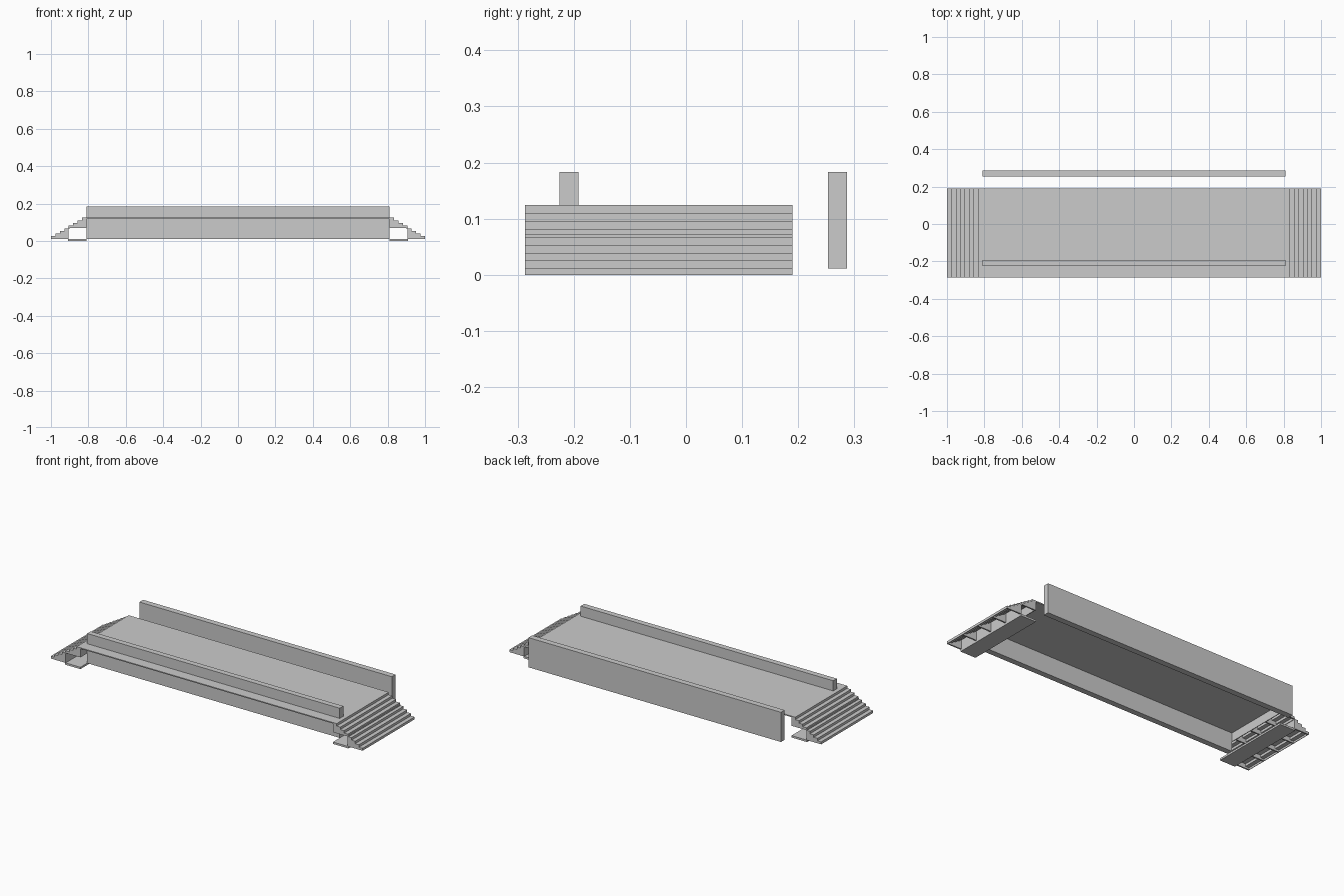
import bpy, bmesh

if "Cube" in bpy.data.objects:
    bpy.data.objects.remove(bpy.data.objects["Cube"])

Y0, Y1 = -0.287, 0.19          # walkway front and back edges
DECK_X, DECK_TOP, DECK_BOT = 0.834, 0.124, 0.118
BEAM_X, MID_X = 0.81, 0.905    # inner end of stairs, inner end of lower flight
BASE_Z, MID_Z = 0.011, 0.068
STEPS = 7
RUN = (1 - DECK_X) / STEPS
RISE = (DECK_TOP - BASE_Z) / (STEPS + 1)


def prism(name, profile, y0, y1, side=1):
    """Extrude an x/z outline from y0 to y1, optionally flipped in x."""
    bm = bmesh.new()
    face = bm.faces.new([bm.verts.new((side * x, y0, z)) for x, z in profile])
    ext = bmesh.ops.extrude_face_region(bm, geom=[face])
    moved = [v for v in ext["geom"] if isinstance(v, bmesh.types.BMVert)]
    bmesh.ops.translate(bm, verts=moved, vec=(0, y1 - y0, 0))
    bmesh.ops.recalc_face_normals(bm, faces=bm.faces)
    mesh = bpy.data.meshes.new(name)
    bm.to_mesh(mesh)
    bm.free()
    ob = bpy.data.objects.new(name, mesh)
    bpy.context.collection.objects.link(ob)
    return ob


def box(name, x0, x1, y0, y1, z0, z1, side=1):
    return prism(name, [(x0, z0), (x1, z0), (x1, z1), (x0, z1)], y0, y1, side)


# Walkway deck and the two long side beams
box("deck", -DECK_X, DECK_X, Y0, Y1, DECK_BOT, DECK_TOP)
box("front_beam", -BEAM_X, BEAM_X, -0.225, -0.192, BASE_Z, 0.183)
box("back_beam", -BEAM_X, BEAM_X, 0.253, 0.287, BASE_Z, 0.183)

# Stepped outline from the bottom outer corner up to the deck
zigzag = [(1, BASE_Z)]
for i in range(STEPS):
    z = BASE_Z + (i + 1) * RISE
    zigzag += [(1 - i * RUN, z), (1 - (i + 1) * RUN, z)]
zigzag.append((DECK_X, DECK_BOT))

T = 0.003
inner = [(x - T, z - T) for x, z in zigzag[1:]]
tread_outline = zigzag + inner[::-1] + [(1 - T, BASE_Z)]
rib_outline = zigzag + [(BEAM_X, DECK_BOT), (BEAM_X, MID_Z),
                        (MID_X, MID_Z), (MID_X, BASE_Z)]

RIBS, RIB_W = 5, 0.008
for label, s in (("left", -1), ("right", 1)):
    # Thin folded treads and risers
    prism(label + "_steps", tread_outline, Y0, Y1, s)
    # Supporting ribs under the treads
    for i in range(RIBS):
        y = Y0 + i * (Y1 - Y0 - RIB_W) / (RIBS - 1)
        prism(f"{label}_rib_{i + 1}", rib_outline, y, y + RIB_W, s)
    # Cross walls closing each flight on its inner side
    box(label + "_lower_wall", MID_X, MID_X + 0.004, Y0, Y1, BASE_Z, MID_Z + 0.004, s)
    box(label + "_upper_wall", BEAM_X, BEAM_X + 0.004, Y0, Y1, MID_Z, DECK_BOT, s)
    # Ground plate
    box(label + "_base_plate", BEAM_X, MID_X + 0.004, Y0, Y1, 0, BASE_Z, s)
